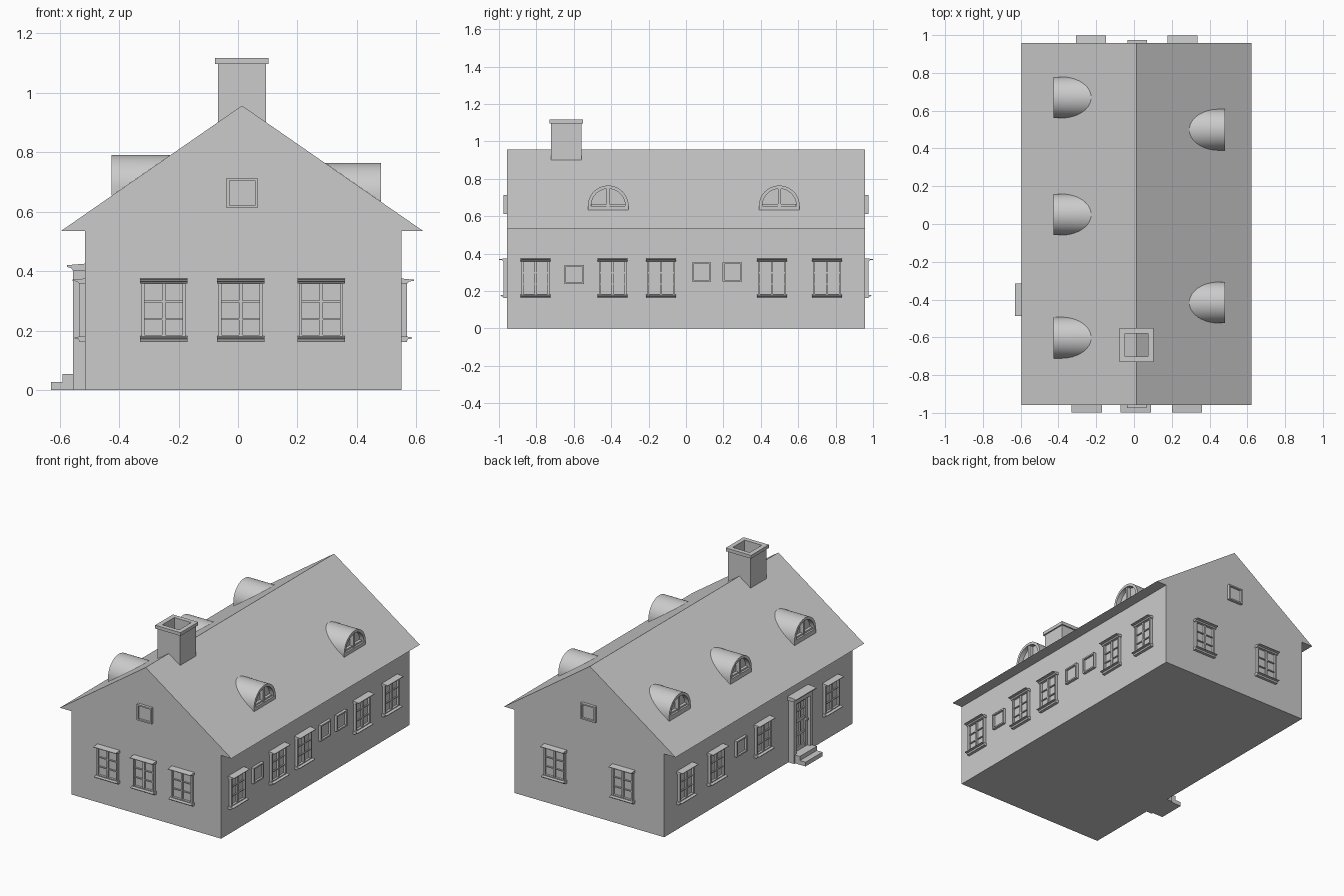
import bpy, bmesh
from math import pi, cos, sin
from mathutils import Matrix

if "Cube" in bpy.data.objects:
    bpy.data.objects.remove(bpy.data.objects["Cube"])

YE = 0.957                       # gable plane
XL, XR = -0.515, 0.55            # side wall planes
EAVE, RIDGE, RX = 0.535, 0.957, 0.0135
EL, ER = -0.596, 0.623           # eave edges
SLOPE = (RIDGE - EAVE) / (ER - RX)


def finish(name, bm, mat=Matrix()):
    bmesh.ops.recalc_face_normals(bm, faces=bm.faces)
    me = bpy.data.meshes.new(name)
    bm.to_mesh(me)
    bm.free()
    ob = bpy.data.objects.new(name, me)
    bpy.context.collection.objects.link(ob)
    ob.matrix_world = mat
    return ob


def box(bm, x0, x1, y0, y1, z0, z1):
    m = Matrix.Translation(((x0 + x1) / 2, (y0 + y1) / 2, (z0 + z1) / 2)) @ \
        Matrix.Diagonal((x1 - x0, y1 - y0, z1 - z0, 1))
    bmesh.ops.create_cube(bm, size=1, matrix=m)


def prism(bm, front, back):
    a = [bm.verts.new(p) for p in front]
    b = [bm.verts.new(p) for p in back]
    bm.faces.new(a)
    bm.faces.new(b[::-1])
    for i in range(len(a)):
        j = (i + 1) % len(a)
        bm.faces.new((a[i], b[i], b[j], a[j]))


def border(bm, x0, x1, z0, z1, t, d):
    # rectangular frame of bar width t standing d proud of the wall
    box(bm, x0, x0 + t, -d, 0, z0, z1)
    box(bm, x1 - t, x1, -d, 0, z0, z1)
    box(bm, x0 + t, x1 - t, -d, 0, z0, z0 + t)
    box(bm, x0 + t, x1 - t, -d, 0, z1 - t, z1)


def ledge(bm, w, prof):
    prism(bm, [(-w, -d, z) for d, z in prof], [(w, -d, z) for d, z in prof])


# Wall frames: local x runs along the wall, local -y points outwards
def wall(side, u, z=0, plane=None):
    ang, p = {'front': (0, YE), 'right': (pi / 2, XR),
              'back': (pi, YE), 'left': (-pi / 2, -XL)}[side]
    p = p if plane is None else plane
    return Matrix.Rotation(ang, 4, 'Z') @ Matrix.Translation((u, -p, z))


# Walls and roof as one gabled profile
prof = [(XL, 0), (XR, 0), (XR, EAVE), (ER, EAVE), (RX, RIDGE), (EL, EAVE), (XL, EAVE)]
bm = bmesh.new()
prism(bm, [(x, -YE, z) for x, z in prof], [(x, YE, z) for x, z in prof])
finish('house_body', bm)

# Hollow chimney with cap
bm = bmesh.new()
for x0, x1, y0, y1, z0, z1 in ((-0.067, 0.094, -0.722, -0.56, 0.9, 1.097),
                               (-0.077, 0.103, -0.731, -0.551, 1.097, 1.118)):
    ix0, ix1, iy0, iy1 = -0.047, 0.074, -0.702, -0.58
    box(bm, x0, ix0, y0, y1, z0, z1)
    box(bm, ix1, x1, y0, y1, z0, z1)
    box(bm, ix0, ix1, y0, iy0, z0, z1)
    box(bm, ix0, ix1, iy1, y1, z0, z1)
finish('chimney', bm)


# Large six-pane window with moulded lintel and sill
def big_window(side, u):
    bm = bmesh.new()
    border(bm, -0.074, 0.074, 0.175, 0.368, 0.010, 0.018)
    box(bm, -0.065, 0.065, -0.004, 0, 0.18, 0.365)
    box(bm, -0.006, 0.006, -0.015, 0, 0.18, 0.365)
    for z in (0.238, 0.298):
        box(bm, -0.065, 0.065, -0.012, 0, z - 0.003, z + 0.003)
    ledge(bm, 0.08, [(0, 0.358), (0.020, 0.358), (0.026, 0.365),
                     (0.042, 0.367), (0.042, 0.371), (0, 0.375)])
    ledge(bm, 0.08, [(0, 0.162), (0.018, 0.162), (0.022, 0.171),
                     (0.036, 0.173), (0.036, 0.177), (0, 0.182)])
    finish('window_' + side, bm, wall(side, u))


for side, us in (('front', (-0.25, 0.009, 0.28)),
                 ('right', (-0.805, -0.392, -0.133, 0.46, 0.754)),
                 ('back', (0.228, -0.257)),
                 ('left', (-0.75, -0.44, 0.035, 0.728))):
    for u in us:
        big_window(side, u)


# Small square windows
def small_window(side, u, z):
    bm = bmesh.new()
    border(bm, -0.052, 0.052, -0.051, 0.051, 0.009, 0.018)
    box(bm, -0.045, 0.045, -0.005, 0, -0.045, 0.045)
    finish('small_window_' + side, bm, wall(side, u, z))


for side, u, z in (('front', 0.014, 0.663), ('back', -0.017, 0.663),
                   ('right', -0.598, 0.289), ('right', 0.083, 0.302),
                   ('right', 0.248, 0.302), ('left', -0.19, 0.295)):
    small_window(side, u, z)


# Arched dormers, their backs trimmed to the roof slope
def arch(r, z0, zc, n=24):
    return [(r, z0)] + [(r * cos(pi * i / n), zc + r * sin(pi * i / n))
                        for i in range(n + 1)] + [(-r, z0)]


def dormer(side, u, plane, zbase, height):
    bm = bmesh.new()
    r, n = 0.109, 24
    zc = height - r
    outer = arch(r, 0, zc)
    inner = arch(r - 0.018, zc, zc + 0.001)
    rings = [[bm.verts.new((x, y if y is not None else max(z, 0) / SLOPE, z)) for x, z in pts]
             for pts, y in ((outer, None), (outer, 0), (inner, 0), (inner, 0.03))]
    for a, b in zip(rings, rings[1:]):
        for i in range(len(a)):
            j = (i + 1) % len(a)
            if a is rings[0] and j == 0:
                continue
            bm.faces.new((a[i], a[j], b[j], b[i]))
    bm.faces.new(rings[3])
    bmesh.ops.remove_doubles(bm, verts=bm.verts, dist=1e-5)
    # mullion and inner sash arch
    box(bm, -0.008, 0.008, 0.006, 0.03, zc, height - 0.015)
    box(bm, -0.09, 0.09, 0.012, 0.03, zc, zc + 0.01)
    ob = finish('dormer_' + side, bm, wall(side, u, zbase, plane))
    ob.data.shade_smooth()
    ob.data.set_sharp_from_angle(angle=0.5)


for y in (0.499, -0.416):
    dormer('right', y, 0.482, 0.633, 0.131)
for y in (0.67, 0.05, -0.602):
    dormer('left', -y, 0.426, 0.653, 0.138)

# Door: frame, canopy, leaf with glazed top and panels, handle
DM = wall('left', 0.40)
bm = bmesh.new()
for s in (-1, 1):
    a, b = sorted((s * 0.070, s * 0.096))
    box(bm, a, b, -0.04, 0, 0, 0.41)
box(bm, -0.07, 0.07, -0.04, 0, 0.375, 0.41)
ledge(bm, 0.104, [(0, 0.400), (0.04, 0.400), (0.046, 0.410), (0.061, 0.414),
                  (0.061, 0.420), (0, 0.425)])
finish('door_frame', bm, DM)

bm = bmesh.new()
box(bm, -0.07, 0.07, -0.010, 0, 0.05, 0.375)
for x0, x1 in ((-0.07, -0.047), (0.047, 0.07), (-0.006, 0.006)):
    box(bm, x0, x1, -0.020, 0, 0.054, 0.375)
for z0, z1 in ((0.054, 0.08), (0.15, 0.165), (0.235, 0.255), (0.303, 0.311), (0.355, 0.375)):
    box(bm, -0.047, 0.047, -0.019, 0, z0, z1)
finish('door', bm, DM)

bm = bmesh.new()
box(bm, 0.050, 0.062, -0.034, -0.018, 0.222, 0.234)
finish('door_handle', bm, DM)

# Entrance steps
bm = bmesh.new()
prism(bm, *[[(u, -d, z) for d, z in ((0, 0), (0.115, 0), (0.115, 0.027),
             (0.075, 0.027), (0.075, 0.054), (0, 0.054))] for u in (-0.086, 0.086)])
finish('entrance_steps', bm, DM)
